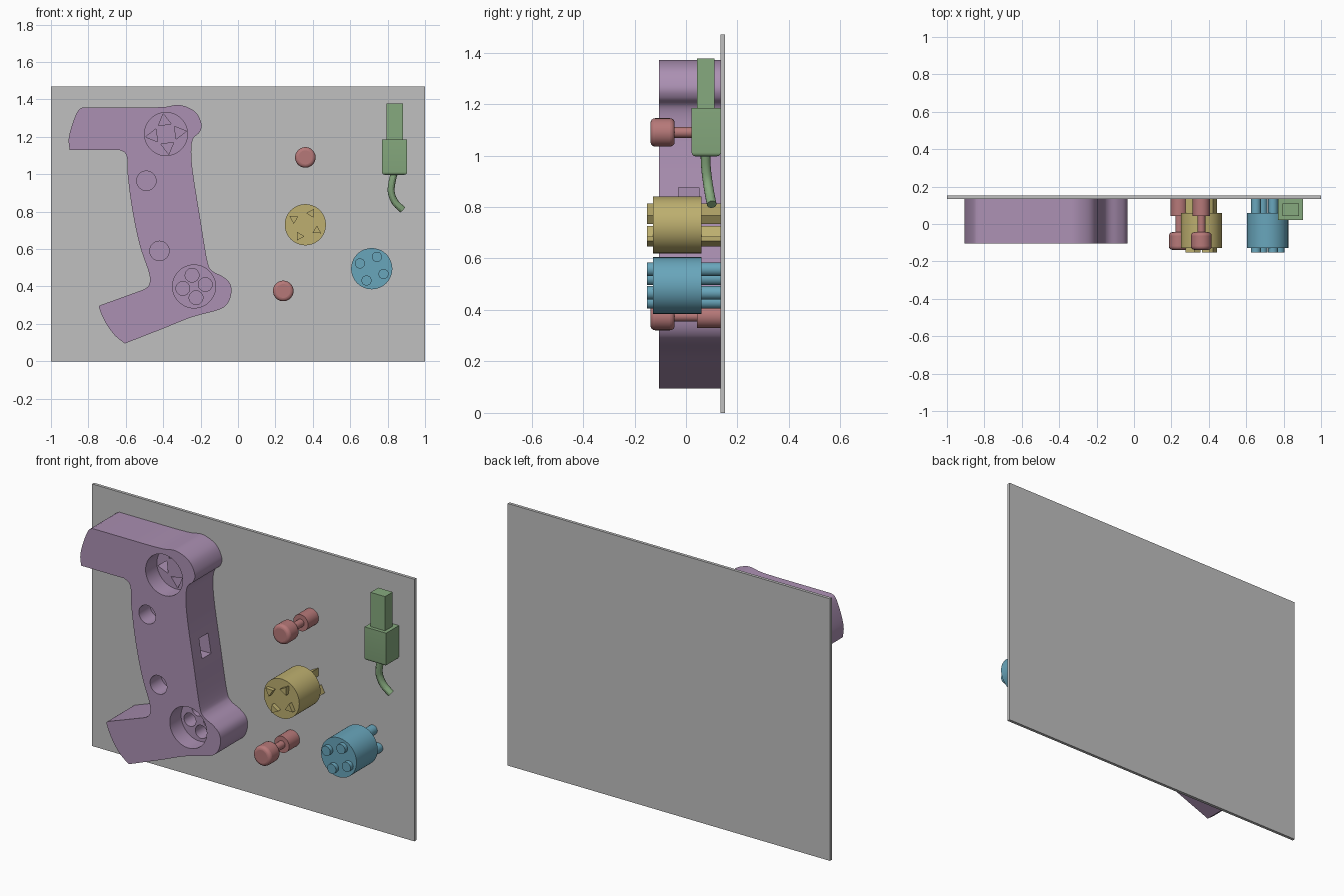
import bpy, bmesh, math
from mathutils import Vector

cube = bpy.data.objects.get("Cube")
if cube:
    bpy.data.objects.remove(cube, do_unlink=True)

FRONT, WALL, BACK = -0.105, 0.135, 0.152   # handle front, panel front, panel back


def material(name, *rgb):
    mat = bpy.data.materials.new(name)
    mat.use_nodes = True
    color = (*rgb, 1)
    mat.diffuse_color = color
    for node in mat.node_tree.nodes:
        if node.type == 'BSDF_PRINCIPLED':
            node.inputs["Base Color"].default_value = color
    return mat


grey = material("panel grey", .53, .53, .53)
purple = material("handle purple", .41, .28, .45)
yellow = material("plug yellow", .51, .43, .16)
blue = material("plug blue", .14, .38, .5)
green = material("connector green", .24, .4, .21)
red = material("button red", .47, .19, .19)


def finish(obj, name, mat=None):
    obj.name = name
    if mat:
        obj.data.materials.append(mat)
    return obj


def smooth(obj):
    bpy.ops.object.select_all(action='DESELECT')
    obj.select_set(True)
    bpy.context.view_layer.objects.active = obj
    bpy.ops.object.shade_smooth_by_angle()


def rod(name, x, z, radius, y0, y1, mat=None, sides=48, aim=math.pi / 2):
    """Cylinder or prism along y; aim turns the first corner in the front plane."""
    bpy.ops.mesh.primitive_cylinder_add(
        vertices=sides, radius=radius, depth=y1 - y0,
        location=(x, (y0 + y1) / 2, z), rotation=(math.pi / 2, math.pi / 2 - aim, 0))
    obj = finish(bpy.context.object, name, mat)
    if sides > 4:
        smooth(obj)
    return obj


def box(name, low, high, mat=None):
    low, high = Vector(low), Vector(high)
    bpy.ops.mesh.primitive_cube_add(size=1, location=(low + high) / 2)
    obj = finish(bpy.context.object, name, mat)
    obj.scale = high - low
    bpy.ops.object.transform_apply(location=False, rotation=False, scale=True)
    return obj


def ring(name, x, z, spread, start, radius, y0, y1, mat=None, sides=24, turn=0):
    """Four rods spaced evenly around a centre."""
    rods = []
    for i in range(4):
        a = math.radians(start) + i * math.pi / 2
        rods.append(rod(name, x + spread * math.cos(a), z + spread * math.sin(a),
                        radius, y0, y1, mat, sides, a + math.radians(turn)))
    return rods


def spline(points, steps=5):
    """Smooth run through the given points."""
    pts = [Vector(p) for p in points]
    pts = [2 * pts[0] - pts[1]] + pts + [2 * pts[-1] - pts[-2]]
    out = []
    for a, b, c, d in zip(pts, pts[1:], pts[2:], pts[3:]):
        for i in range(steps):
            t = i / steps
            out.append((2 * b + (c - a) * t + (2 * a - 5 * b + 4 * c - d) * t ** 2
                        + (3 * b - a - 3 * c + d) * t ** 3) / 2)
    return out + [pts[-2]]


# Backing panel
box("back_panel", (-1, WALL, 0), (1, BACK, 1.47), grey)

# Handle outline: curved runs joined by straight edges
upper_end = [(-.9, 1.13), (-.905, 1.19), (-.885, 1.27), (-.855, 1.34), (-.83, 1.357)]
grip_outer = [(-.48, 1.357), (-.39, 1.36), (-.31, 1.37), (-.23, 1.335), (-.195, 1.27),
              (-.205, 1.225), (-.24, 1.19), (-.25, 1.12), (-.24, 1), (-.2, .75),
              (-.165, .54), (-.14, .485), (-.085, .455), (-.045, .42), (-.035, .37),
              (-.055, .31), (-.105, .275), (-.25, .235), (-.4, .175)]
lower_end = [(-.605, .095), (-.66, .14), (-.71, .21), (-.742, .285), (-.735, .3)]
grip_inner = [(-.5, .385), (-.475, .41), (-.475, .47), (-.525, .62), (-.565, .81),
              (-.59, 1), (-.592, 1.08), (-.605, 1.115), (-.635, 1.13)]
bm = bmesh.new()
outline = [p for run in (upper_end, grip_outer, lower_end, grip_inner) for p in spline(run)]
face = bm.faces.new([bm.verts.new((x, FRONT, z)) for x, z in outline])
extruded = bmesh.ops.extrude_face_region(bm, geom=[face], use_keep_orig=True)
moved = [v for v in extruded["geom"] if isinstance(v, bmesh.types.BMVert)]
bmesh.ops.translate(bm, verts=moved, vec=(0, WALL - FRONT, 0))
bmesh.ops.recalc_face_normals(bm, faces=bm.faces)
mesh = bpy.data.meshes.new("handle")
bm.to_mesh(mesh)
bm.free()
handle = finish(bpy.data.objects.new("handle", mesh), "handle", purple)
bpy.context.collection.objects.link(handle)

# Sockets, button holes and side slot cut into the handle
upper, lower = (-.385, 1.215), (-.235, .4)
floor, deep, outside = -.005, .09, FRONT - .05
cutters = [rod("cutter", *spot, .115, outside, floor) for spot in (upper, lower)]
cutters += [rod("cutter", *spot, .052, outside, floor)
            for spot in ((-.49, .965), (-.42, .59))]
cutters += ring("cutter", *upper, .07, 98, .04, floor - .02, deep, sides=3)
cutters += ring("cutter", *lower, .061, 100, .037, floor - .02, deep)
cutters.append(box("cutter", (-.36, -.03, .765), (-.1, .05, .875)))
bpy.context.view_layer.objects.active = handle
for cutter in cutters:
    cut = handle.modifiers.new("cut", 'BOOLEAN')
    cut.operation = 'DIFFERENCE'
    cut.solver = 'EXACT'
    cut.object = cutter
    bpy.ops.object.modifier_apply(modifier=cut.name)
    bpy.data.objects.remove(cutter, do_unlink=True)
smooth(handle)

# Round plugs with pins running through them
for name, x, z, mat, sides, start, turn in (
        ("triangle_pin_plug", .36, .73, yellow, 3, 153, 115),
        ("round_pin_plug", .715, .495, blue, 24, 156, 0)):
    rod(name + "_body", x, z, .11, -.128, .06, mat, 64)
    ring(name + "_pin", x, z, .069, start, .027, -BACK, WALL, mat, sides, turn)

# Buttons on thin stems
for x, z in ((.36, 1.09), (.242, .376)):
    head = rod("button_head", x, z, .055, -.138, -.044, red)
    bevel = head.modifiers.new("rounded", 'BEVEL')
    bevel.width = .018
    bevel.segments = 4
    bevel.limit_method = 'ANGLE'
    bpy.ops.object.modifier_apply(modifier=bevel.name)
    smooth(head)
    rod("button_stem", x, z, .021, -.05, .05, red)
    rod("button_base", x, z, .046, .042, WALL, red)

# Cable connector
box("connector_tip", (.793, .042, 1.18), (.883, .11, 1.377), green)
shell = box("connector_shell", (.77, .022, .997), (.904, WALL, 1.185), green)
bm = bmesh.new()
bm.from_mesh(shell.data)
bottom = [e for e in bm.edges if all(v.co.z < 0 for v in e.verts)]
bmesh.ops.bevel(bm, geom=bottom, offset=.015, segments=4, profile=.5, affect='EDGES')
bm.to_mesh(shell.data)
bm.free()
smooth(shell)

# Cable
path = [(.836, .075, 1.01), (.822, .078, .95), (.82, .084, .9), (.84, .092, .85), (.88, .1, .81)]
curve = bpy.data.curves.new("cable", 'CURVE')
curve.dimensions = '3D'
curve.bevel_depth = .019
curve.bevel_resolution = 4
curve.use_fill_caps = True
points = spline(path)
line = curve.splines.new('POLY')
line.points.add(len(points) - 1)
for point, co in zip(line.points, points):
    point.co = (*co, 1)
cable = finish(bpy.data.objects.new("cable", curve), "cable", green)
bpy.context.collection.objects.link(cable)
bpy.ops.object.select_all(action='DESELECT')
cable.select_set(True)
bpy.context.view_layer.objects.active = cable
bpy.ops.object.convert(target='MESH')
smooth(bpy.context.object)
